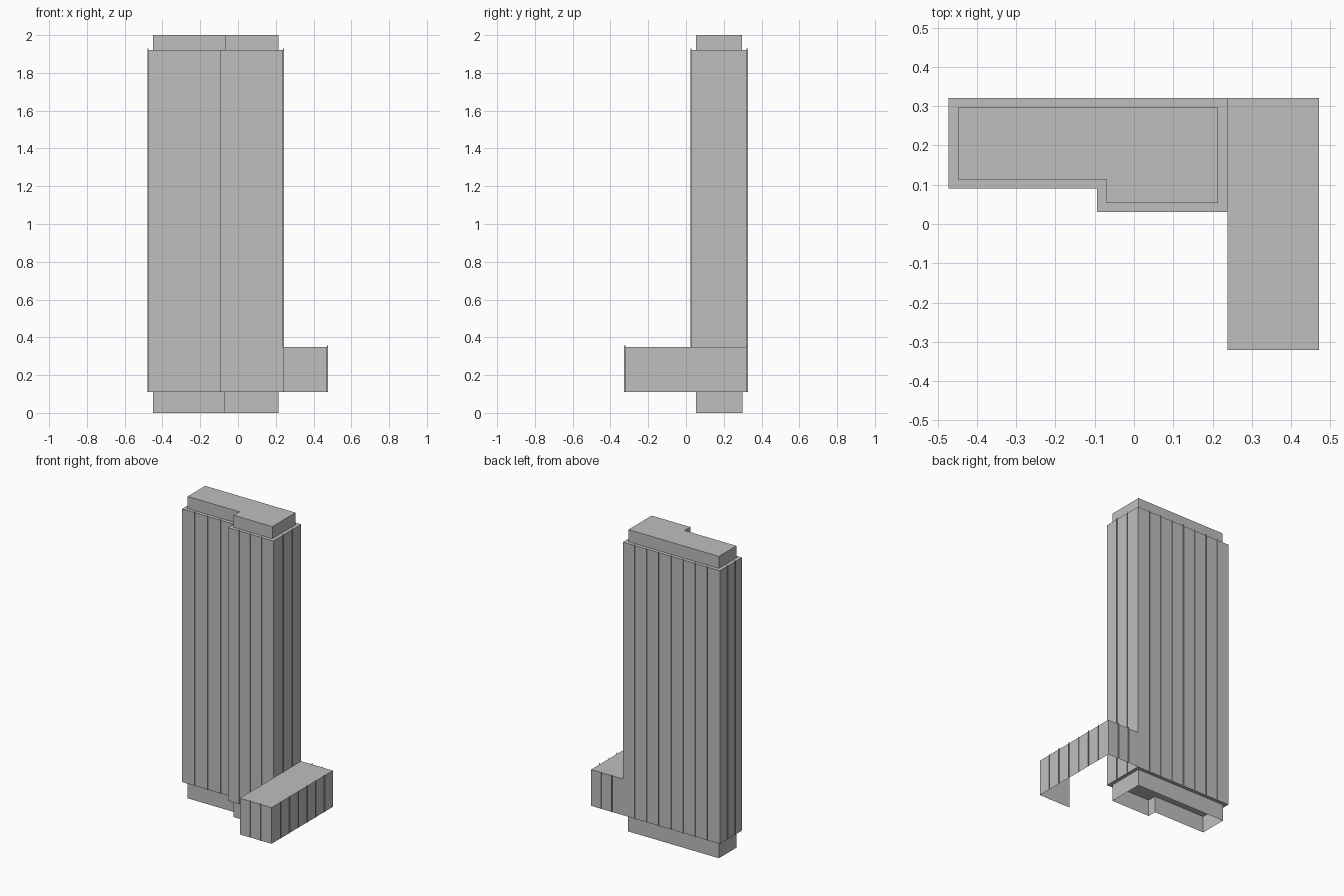
import bpy
import bmesh
from mathutils import Vector

if "Cube" in bpy.data.objects:
    bpy.data.objects.remove(bpy.data.objects["Cube"], do_unlink=True)

# One plain grey for the whole building
GREY = (0.52, 0.52, 0.52, 1)
mat = bpy.data.materials.new("concrete_grey")
mat.use_nodes = True
mat.diffuse_color = GREY
mat.node_tree.nodes["Principled BSDF"].inputs["Base Color"].default_value = GREY


def finish(name, bm):
    mesh = bpy.data.meshes.new(name)
    bm.to_mesh(mesh)
    bm.free()
    mesh.materials.append(mat)
    obj = bpy.data.objects.new(name, mesh)
    bpy.context.collection.objects.link(obj)
    return obj


def block(name, outline, z0, z1, top=True, bottom=False, closed=True):
    """Walls along a counter-clockwise outline, with optional caps."""
    bm = bmesh.new()
    low = [bm.verts.new((x, y, z0)) for x, y in outline]
    high = [bm.verts.new((x, y, z1)) for x, y in outline]
    n = len(outline)
    for i in range(n if closed else n - 1):
        j = (i + 1) % n
        bm.faces.new((low[i], low[j], high[j], high[i]))
    if top:
        bm.faces.new(high)
    if bottom:
        bm.faces.new(low[::-1])
    return finish(name, bm)


def fins(name, walls, z0, z1, depth=0.006):
    """Paper-thin upright fins dividing each wall into equal bays."""
    bm = bmesh.new()
    for start, end, bays in walls:
        a, b = Vector(start), Vector(end)
        along = (b - a).normalized()
        out = Vector((along.y, -along.x)) * depth
        for i in range(1, bays):
            p = a.lerp(b, i / bays)
            q = p + out
            bm.faces.new([bm.verts.new((v.x, v.y, z)) for v, z in
                          ((p, z0), (q, z0), (q, z1), (p, z1))])
    return finish(name, bm)


def stepped(inset):
    """Stepped tower footprint, pulled in by the inset."""
    left, right = -0.473 + inset, 0.238 - inset
    front, back = 0.03 + inset, 0.321 - inset
    step_x, step_y = -0.094 + inset, 0.09 + inset
    return [(left, step_y), (step_x, step_y), (step_x, front),
            (right, front), (right, back), (left, back)]


# Tower, recessed base and rooftop storey
FLOOR, ROOF, WING_ROOF = 0.11, 1.92, 0.35
tower = stepped(0)
block("base", stepped(0.023), 0, FLOOR, top=False)
block("tower", tower, FLOOR, ROOF, bottom=True)
block("rooftop_storey", stepped(0.024), ROOF, 2.0)

# Low side wing, open underneath and towards the tower
wing = [(0.238, -0.321), (0.471, -0.321), (0.471, 0.321), (0.238, 0.321)]
block("side_wing", wing, FLOOR, WING_ROOF, closed=False)

# Facade fins
fins("tower_fins", [(tower[0], tower[1], 4), (tower[2], tower[3], 4),
                    (tower[3], tower[4], 3), (tower[4], tower[5], 8),
                    (tower[5], tower[0], 3)], FLOOR, ROOF + 0.008)
fins("wing_fins", [(wing[0], wing[1], 3), (wing[1], wing[2], 7),
                   (wing[2], wing[3], 3)], FLOOR, WING_ROOF + 0.006)
